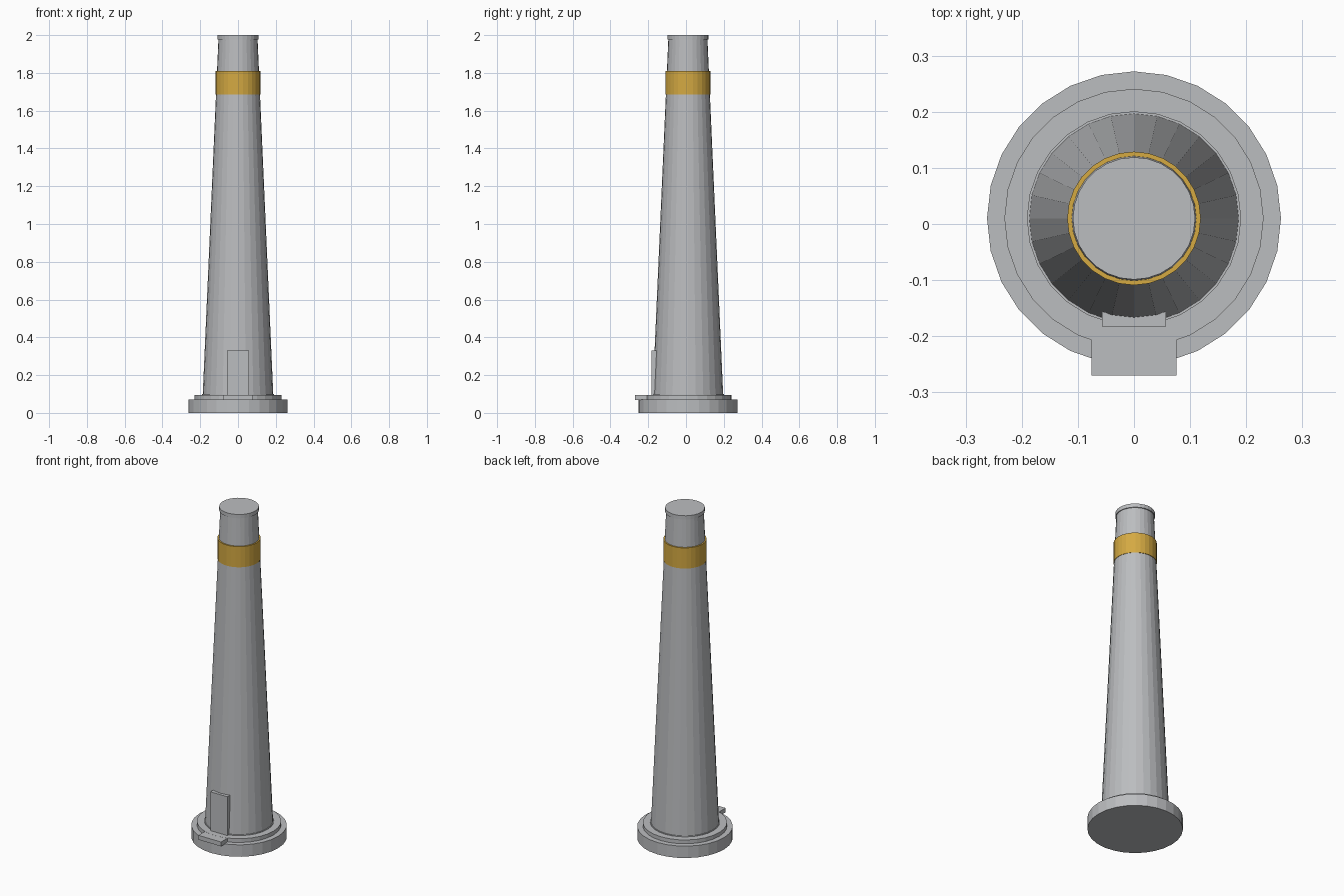
import bpy, bmesh
from mathutils import Matrix

if "Cube" in bpy.data.objects:
    bpy.data.objects.remove(bpy.data.objects["Cube"])

SIDES = 28
CY = 0.01  # axis of the round parts


def material(name, rgb):
    m = bpy.data.materials.new(name)
    m.diffuse_color = (*rgb, 1)
    m.use_nodes = True
    m.node_tree.nodes["Principled BSDF"].inputs["Base Color"].default_value = m.diffuse_color
    return m


GREY = material("light grey", (0.50, 0.51, 0.525))
GOLD = material("gold", (0.66, 0.40, 0.055))


def finish(name, bm, mat):
    me = bpy.data.meshes.new(name)
    bm.to_mesh(me)
    bm.free()
    me.materials.append(mat)
    ob = bpy.data.objects.new(name, me)
    bpy.context.collection.objects.link(ob)
    return ob


def drum(name, r1, r2, z1, z2, mat=GREY):
    bm = bmesh.new()
    bmesh.ops.create_cone(bm, cap_ends=True, segments=SIDES, radius1=r1, radius2=r2,
                          depth=z2 - z1, matrix=Matrix.Translation((0, CY, (z1 + z2) / 2)))
    return finish(name, bm, mat)


def box(name, x, y1, y2, z1, z2, mat=GREY):
    bm = bmesh.new()
    mx = (Matrix.Translation((0, (y1 + y2) / 2, (z1 + z2) / 2))
          @ Matrix.Diagonal((2 * x, y2 - y1, z2 - z1, 1)))
    bmesh.ops.create_cube(bm, size=1, matrix=mx)
    return finish(name, bm, mat)


# stepped round base
drum("base_disc", 0.262, 0.262, 0, 0.072)
drum("base_step", 0.231, 0.231, 0.07, 0.095)
drum("base_collar", 0.191, 0.191, 0.09, 0.099)

# tapering chimney shaft, band and rim
drum("shaft", 0.187, 0.1035, 0.09, 1.98)
drum("gold_band", 0.119, 0.119, 1.685, 1.81, GOLD)
drum("top_rim", 0.109, 0.109, 1.977, 2.0)

# door and doorstep at the front
box("door", 0.057, -0.183, -0.13, 0.08, 0.33)
box("doorstep", 0.076, -0.27, -0.19, 0.068, 0.0945)
